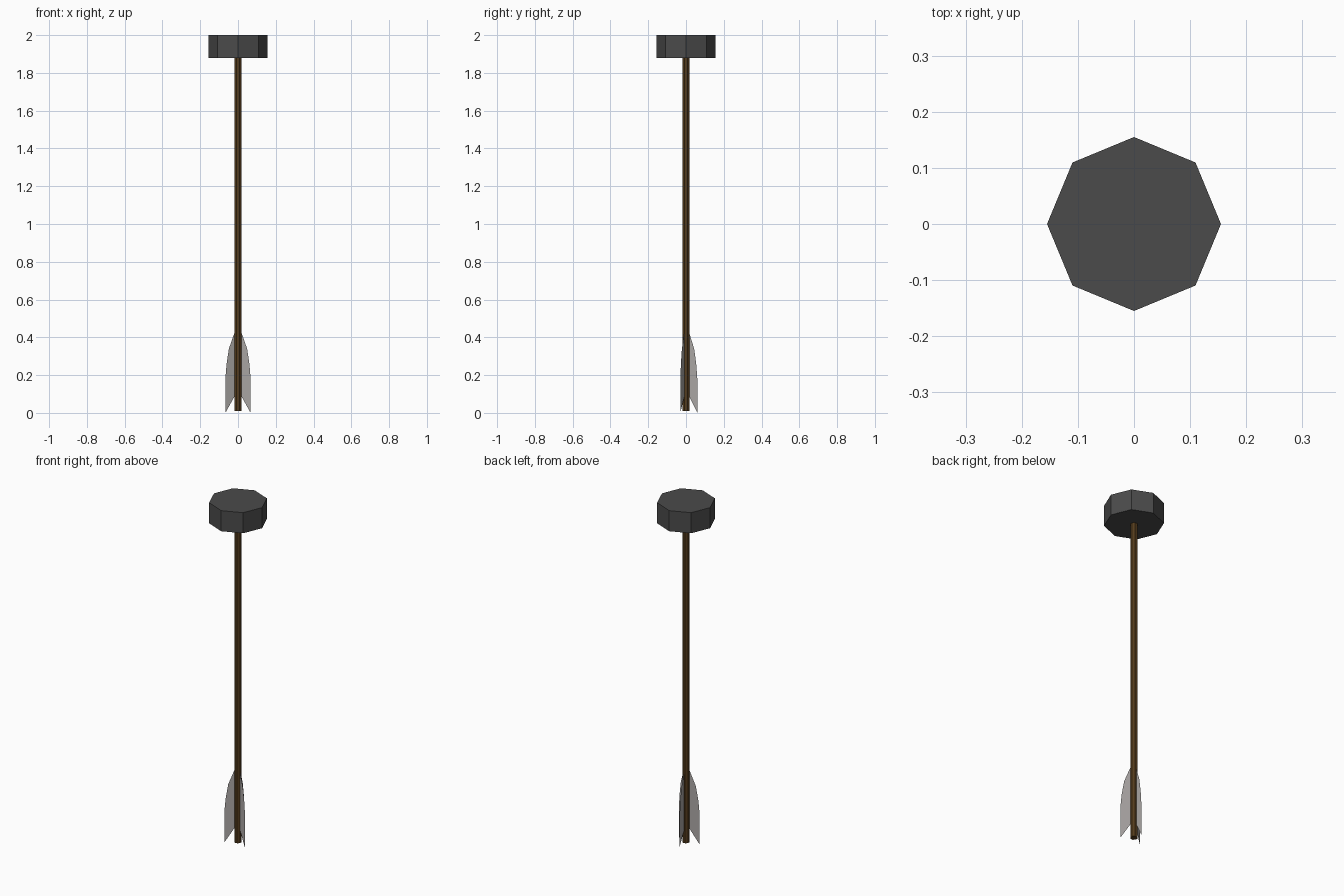
import bpy, math

if "Cube" in bpy.data.objects:
    bpy.data.objects.remove(bpy.data.objects["Cube"])

def paint(obj, name, color):
    mat = bpy.data.materials.get(name) or bpy.data.materials.new(name)
    mat.diffuse_color = color
    mat.use_nodes = True
    mat.node_tree.nodes["Principled BSDF"].inputs["Base Color"].default_value = mat.diffuse_color
    obj.data.materials.append(mat)

def prism(name, radius, z0, z1, turn=0.0, sides=8):
    bpy.ops.mesh.primitive_cylinder_add(vertices=sides, radius=radius, depth=z1 - z0,
                                        location=(0, 0, (z0 + z1) / 2), rotation=(0, 0, turn))
    obj = bpy.context.object
    obj.name = name
    return obj

# Blunt octagonal head
head = prism("head", 0.155, 1.88, 2.0)
paint(head, "dark_iron", (0.07, 0.07, 0.07, 1))

# Wooden shaft
shaft = prism("shaft", 0.02, 0.01, 1.89, math.pi / 8)
paint(shaft, "wood", (0.09, 0.045, 0.012, 1))

# Three thin feather vanes: (fraction of span, height) outline
outline = [(0, 0.46), (0.25, 0.43), (0.72, 0.34), (0.9, 0.26), (1, 0.18),
           (1, 0.005), (0.25, 0.09), (0, 0.12)]
tips = {"right_vane": (0.067, -0.03), "left_vane": (-0.067, -0.03), "back_vane": (0, 0.06)}
for name, (x, y) in tips.items():
    mesh = bpy.data.meshes.new(name)
    mesh.from_pydata([(x * t, y * t, z) for t, z in outline], [], [range(len(outline))])
    vane = bpy.data.objects.new(name, mesh)
    bpy.context.collection.objects.link(vane)
    # feet of the vanes touch the ground
    for v in mesh.vertices:
        if v.co.z < 0.01:
            v.co.z = 0
    paint(vane, "feather", (0.4, 0.38, 0.37, 1))
